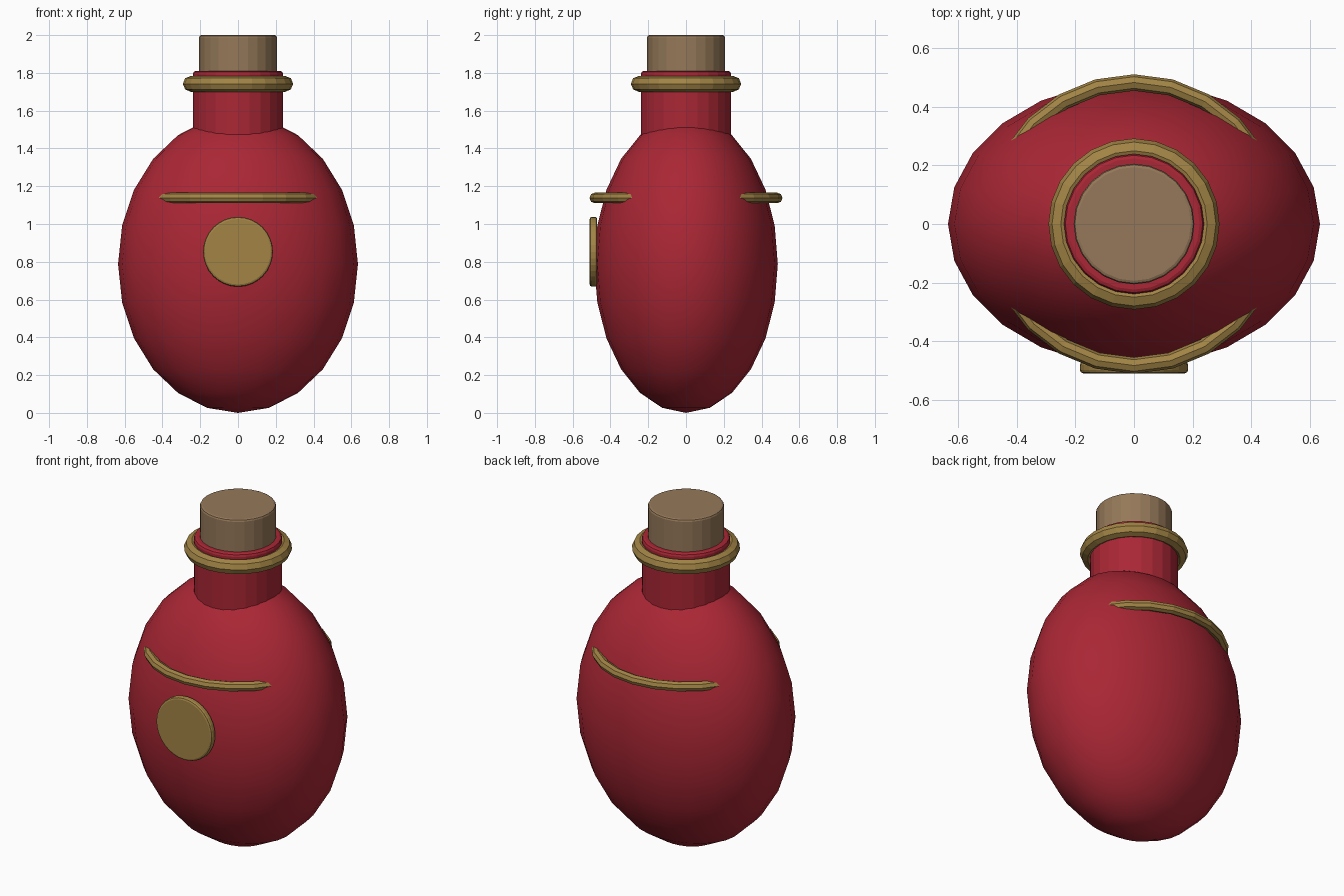
import bpy, math

if "Cube" in bpy.data.objects:
    bpy.data.objects.remove(bpy.data.objects["Cube"])


def material(name, rgb):
    m = bpy.data.materials.new(name)
    m.diffuse_color = (*rgb, 1)
    m.use_nodes = True
    m.node_tree.nodes["Principled BSDF"].inputs["Base Color"].default_value = m.diffuse_color
    return m


RED = material("red_glass", (0.40, 0.02, 0.035))
GOLD = material("gold", (0.36, 0.23, 0.06))
CORK = material("cork", (0.30, 0.19, 0.10))


def finish(name, mat):
    ob = bpy.context.object
    ob.name = name
    ob.data.materials.append(mat)
    return ob


def cylinder(name, mat, radius, depth, loc, bevel, rot=(0, 0, 0), sides=24):
    bpy.ops.mesh.primitive_cylinder_add(vertices=sides, radius=radius, depth=depth,
                                        location=loc, rotation=rot)
    ob = finish(name, mat)
    mod = ob.modifiers.new("bevel", 'BEVEL')
    mod.width = bevel
    mod.segments = 2
    mod.limit_method = 'ANGLE'
    mod.angle_limit = math.radians(40)
    return ob


def ring(name, major, minor, z):
    bpy.ops.mesh.primitive_torus_add(major_segments=24, minor_segments=8,
                                     major_radius=major, minor_radius=minor,
                                     location=(0, 0, z))
    return finish(name, GOLD)


# Flattened egg-shaped body
bpy.ops.mesh.primitive_uv_sphere_add(segments=24, ring_count=12, radius=1,
                                     location=(0, 0, 0.788))
body = finish("flask_body", RED)
body.scale = (0.635, 0.486, 0.788)
bpy.ops.object.transform_apply(location=False, rotation=False, scale=True)
bpy.ops.object.shade_smooth()

# Neck and stopper
cylinder("neck", RED, 0.239, 0.51, (0, 0, 1.555), 0.015)
cylinder("cork_stopper", CORK, 0.206, 0.35, (0, 0, 1.825), 0.012)

# Neck collar, and a round band that surfaces only on front and back
ring("neck_collar", 0.25, 0.042, 1.742)
ring("shoulder_band", 0.483, 0.028, 1.138)

# Front medallion
cylinder("medallion", GOLD, 0.185, 0.04, (0, -0.49, 0.853), 0.012,
         rot=(math.pi / 2, 0, 0), sides=32)
